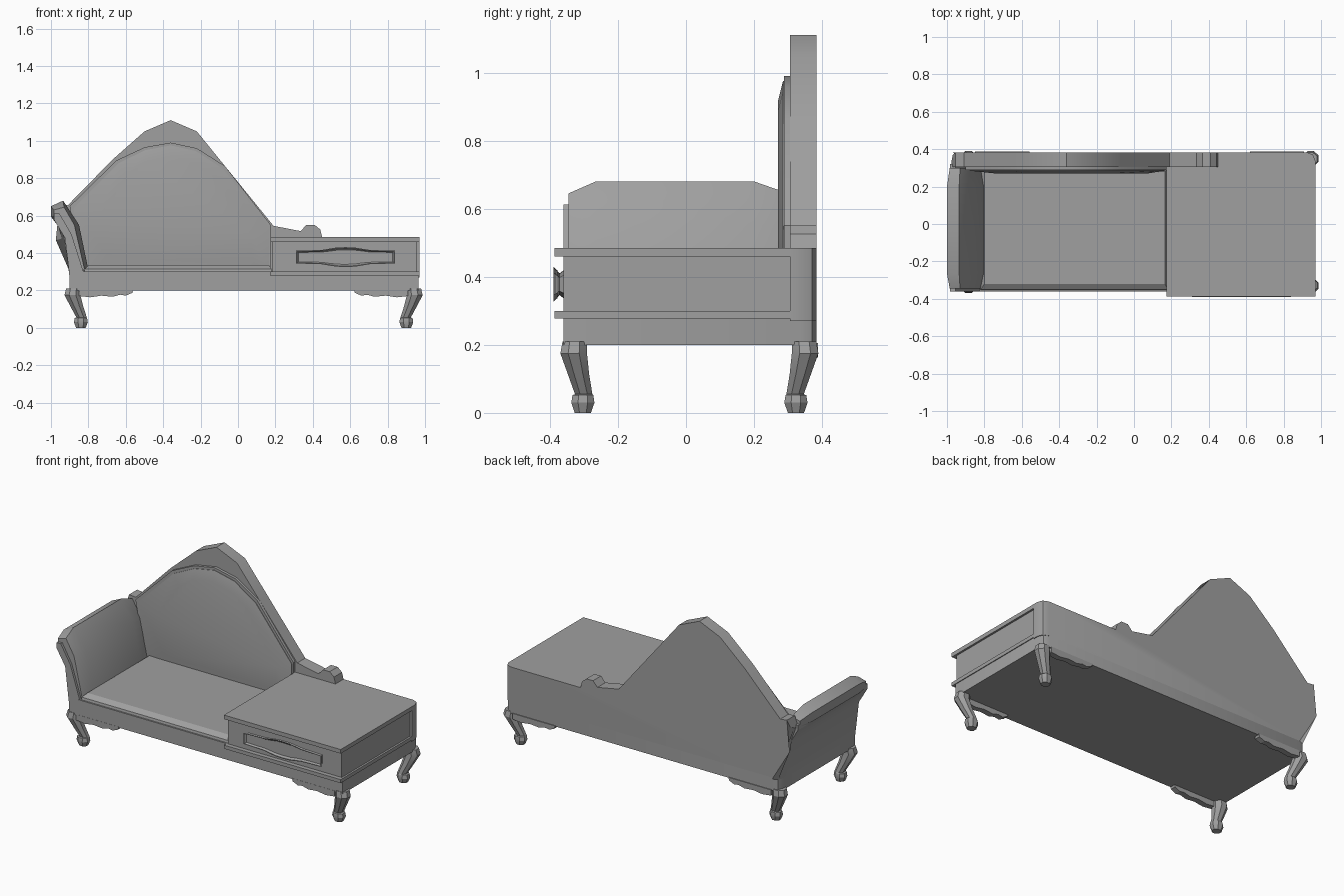
import bpy, bmesh, math
from mathutils import Vector

cube = bpy.data.objects.get("Cube")
if cube:
    bpy.data.objects.remove(cube, do_unlink=True)

grey = bpy.data.materials.new("plain grey")
grey.use_nodes = True
GREY = (0.35, 0.35, 0.35, 1)
grey.diffuse_color = GREY
grey.node_tree.nodes["Principled BSDF"].inputs["Base Color"].default_value = GREY


def finish(name, bm):
    bmesh.ops.recalc_face_normals(bm, faces=bm.faces)
    mesh = bpy.data.meshes.new(name)
    bm.to_mesh(mesh)
    bm.free()
    mesh.materials.append(grey)
    obj = bpy.data.objects.new(name, mesh)
    bpy.context.collection.objects.link(obj)
    bpy.ops.object.select_all(action='DESELECT')
    obj.select_set(True)
    bpy.context.view_layer.objects.active = obj
    bpy.ops.object.shade_smooth_by_angle(angle=math.radians(28))
    return obj


def loft(sections):
    """Closed body through rings that have equal point counts."""
    bm = bmesh.new()
    rings = [[bm.verts.new(p) for p in s] for s in sections]
    for a, b in zip(rings, rings[1:]):
        for i in range(len(a)):
            j = (i + 1) % len(a)
            bm.faces.new((a[i], a[j], b[j], b[i]))
    bm.faces.new(rings[0])
    bm.faces.new(rings[-1])
    return bm


def at_y(profile, y):
    return [(x, y, z) for x, z in profile]


def prism(profile, y0, y1):
    return loft([at_y(profile, y0), at_y(profile, y1)])


def box(x0, x1, y0, y1, z0, z1):
    return prism([(x0, z0), (x1, z0), (x1, z1), (x0, z1)], y0, y1)


def round_back_corners(bm, y, width):
    """Bevel the upright edges at the two rear corners."""
    edges = [e for e in bm.edges
             if all(v.co.y > y - 0.001 and (v.co.x > 0.95 or v.co.x < -0.88) and v.co.z < 0.62
                    for v in e.verts)
             and abs(e.verts[0].co.z - e.verts[1].co.z) > 0.03]
    bmesh.ops.bevel(bm, geom=edges, offset=width, segments=2, profile=0.5, affect='EDGES')
    return bm


# Base rail
finish("base_rail", round_back_corners(box(-0.90, 0.965, -0.36, 0.383, 0.20, 0.28), 0.383, 0.045))

# Tall shaped back panel, with a small scroll at its low end
back = [(0.97, 0.27), (0.97, 0.485), (0.45, 0.485), (0.44, 0.525), (0.41, 0.55), (0.365, 0.55),
        (0.335, 0.517), (0.19, 0.545), (-0.07, 0.865), (-0.22, 1.05), (-0.36, 1.11), (-0.50, 1.05),
        (-0.67, 0.90), (-0.91, 0.655), (-0.955, 0.66), (-0.975, 0.60), (-0.93, 0.48), (-0.90, 0.27)]
finish("back_panel", round_back_corners(prism(back, 0.305, 0.383), 0.383, 0.045))

# Back cushion: piping rim, then a raised pad with sloped borders
rim = [(0.175, 0.29), (0.175, 0.55), (-0.07, 0.865), (-0.22, 0.96), (-0.36, 0.99), (-0.50, 0.965),
       (-0.65, 0.895), (-0.90, 0.65), (-0.83, 0.29)]
edge = [(0.165, 0.30), (0.165, 0.54), (-0.08, 0.85), (-0.225, 0.945), (-0.36, 0.975),
        (-0.495, 0.95), (-0.64, 0.88), (-0.88, 0.64), (-0.82, 0.30)]
pad = [(0.075, 0.36), (0.07, 0.50), (-0.13, 0.81), (-0.24, 0.885), (-0.36, 0.915),
       (-0.49, 0.89), (-0.59, 0.82), (-0.74, 0.60), (-0.69, 0.37)]
finish("back_cushion_piping", prism(rim, 0.288, 0.31))
finish("back_cushion", loft([at_y(edge, 0.30), at_y(edge, 0.285), at_y(pad, 0.27)]))

# Seat trim and cushion with a sloped upper edge
finish("seat_trim", box(-0.84, 0.18, -0.362, 0.305, 0.278, 0.30))


def plan(x0, x1, y0, y1, z):
    return [(x0, y0, z), (x1, y0, z), (x1, y1, z), (x0, y1, z)]


finish("seat_cushion", loft([plan(-0.82, 0.18, -0.355, 0.30, 0.29),
                             plan(-0.82, 0.18, -0.35, 0.30, 0.315),
                             plan(-0.80, 0.165, -0.32, 0.28, 0.335)]))

# Rolled arm: thin frame and padded cushion with tapered ends
frame = [(-0.90, 0.27), (-0.925, 0.48), (-0.985, 0.58), (-0.985, 0.61), (-0.955, 0.612),
         (-0.89, 0.50), (-0.82, 0.28)]
finish("arm_frame", prism(frame, -0.36, 0.32))
full = [(-0.88, 0.30), (-0.93, 0.50), (-1.0, 0.595), (-1.0, 0.65), (-0.935, 0.68),
        (-0.85, 0.55), (-0.80, 0.31)]
small = [(-0.88, 0.30), (-0.922, 0.50), (-0.985, 0.60), (-0.985, 0.63), (-0.93, 0.645),
         (-0.875, 0.55), (-0.82, 0.31)]
finish("arm_cushion", loft([at_y(small, -0.345), at_y(full, -0.265),
                            at_y(full, 0.20), at_y(small, 0.30)]))

# Side cabinet
finish("cabinet_body", box(0.185, 0.958, -0.36, 0.32, 0.29, 0.47))
finish("cabinet_top", box(0.175, 0.97, -0.387, 0.31, 0.46, 0.485))
finish("cabinet_sill", box(0.175, 0.97, -0.387, 0.32, 0.278, 0.30))

# Flared drawer handle with a recessed face
half = [(0.265, 0.034), (0.13, 0.038), (0.05, 0.051), (0, 0.053)]
upper = half + [(-x, z) for x, z in half[-2::-1]]
outline = upper + [(x, -z) for x, z in upper[::-1]]


def handle_ring(y, inset):
    return [(0.575 + x * (1 - inset / 0.265), y, 0.378 + z * (1 - inset / 0.05)) for x, z in outline]


finish("drawer_handle", loft([handle_ring(-0.355, 0.008), handle_ring(-0.372, 0.02),
                              handle_ring(-0.39, 0), handle_ring(-0.39, 0.005),
                              handle_ring(-0.378, 0.011)]))

# Curved legs: (outward offset, height, radius), leaning in toward the foot
LEG = [(0.04, 0.21, 0.042), (0.045, 0.175, 0.046), (0.022, 0.115, 0.037), (-0.004, 0.055, 0.03),
       (0, 0.052, 0.036), (0, 0.03, 0.04), (0, 0.0, 0.028)]
for end, sx in (("left", 1), ("right", -1)):
    for side, sy in (("front", -1), ("back", 1)):
        rings = []
        for out, z, r in LEG:
            cx = 0.03 + sx * (0.87 + out)
            cy = 0.01 + sy * (0.313 + out * 0.6)
            rings.append([(cx + r * math.cos(a), cy + r * 0.92 * math.sin(a), z)
                          for a in (math.tau * (k + 0.5) / 8 for k in range(8))])
        finish(f"{side}_{end}_leg", loft(rings))

        # Wavy bracket beside the leg
        wave = [(0.88, 0.205), (0.59, 0.205), (0.595, 0.187), (0.63, 0.172), (0.66, 0.177),
                (0.70, 0.166), (0.76, 0.172), (0.82, 0.163), (0.88, 0.17)]
        y = -0.361 if sy < 0 else 0.388
        finish(f"{side}_{end}_bracket",
               prism([(0.03 + sx * x, z) for x, z in wave], y, y - sy * 0.035))
